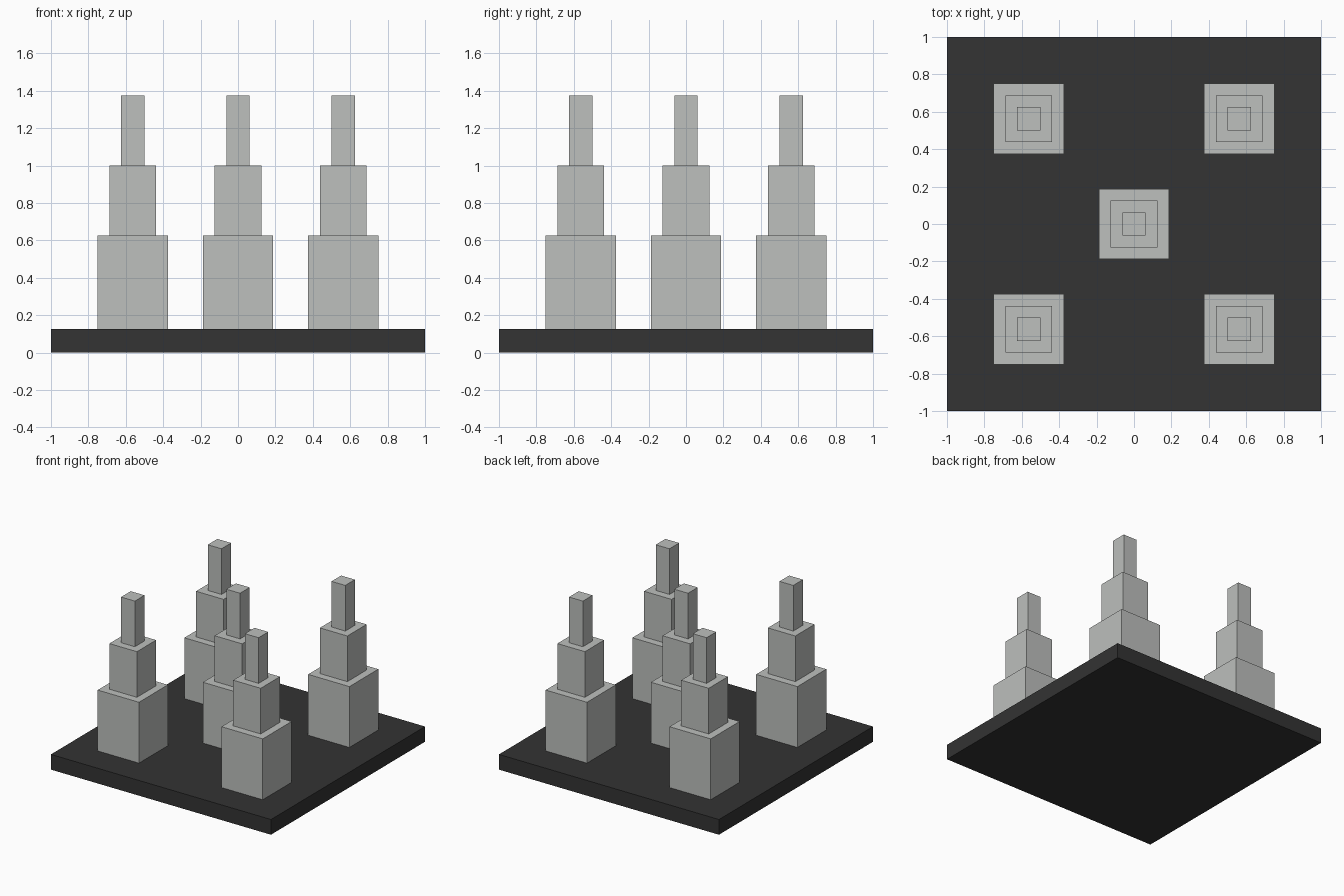
import bpy
import bmesh
from mathutils import Matrix

if "Cube" in bpy.data.objects:
    bpy.data.objects.remove(bpy.data.objects["Cube"])


def make_material(name, rgb):
    mat = bpy.data.materials.new(name)
    mat.diffuse_color = (*rgb, 1.0)
    mat.use_nodes = True
    mat.node_tree.nodes["Principled BSDF"].inputs["Base Color"].default_value = mat.diffuse_color
    return mat


def add_block(bm, width, z0, z1):
    """Square block centred on the local origin, from z0 to z1."""
    bmesh.ops.create_cube(
        bm, size=1.0,
        matrix=Matrix.Translation((0, 0, (z0 + z1) / 2))
        @ Matrix.Diagonal((width, width, z1 - z0, 1)))


def make_object(name, blocks, mat, location=(0, 0, 0)):
    bm = bmesh.new()
    for block in blocks:
        add_block(bm, *block)
    mesh = bpy.data.meshes.new(name)
    bm.to_mesh(mesh)
    bm.free()
    mesh.materials.append(mat)
    obj = bpy.data.objects.new(name, mesh)
    obj.location = location
    bpy.context.collection.objects.link(obj)
    return obj


dark = make_material("dark_grey", (0.033, 0.033, 0.033))
stone = make_material("light_grey", (0.51, 0.525, 0.51))

# Base slab
make_object("base_slab", [(2.0, 0.0, 0.125)], dark)

# Stepped towers: three tiers each, one in the centre and one per corner
tiers = [(0.375, 0.125, 0.625), (0.25, 0.625, 1.0), (0.125, 1.0, 1.375)]
d = 0.5625
spots = {
    "centre_tower": (0, 0),
    "front_left_tower": (-d, -d),
    "front_right_tower": (d, -d),
    "back_left_tower": (-d, d),
    "back_right_tower": (d, d),
}
for name, (x, y) in spots.items():
    make_object(name, tiers, stone, (x, y, 0))
